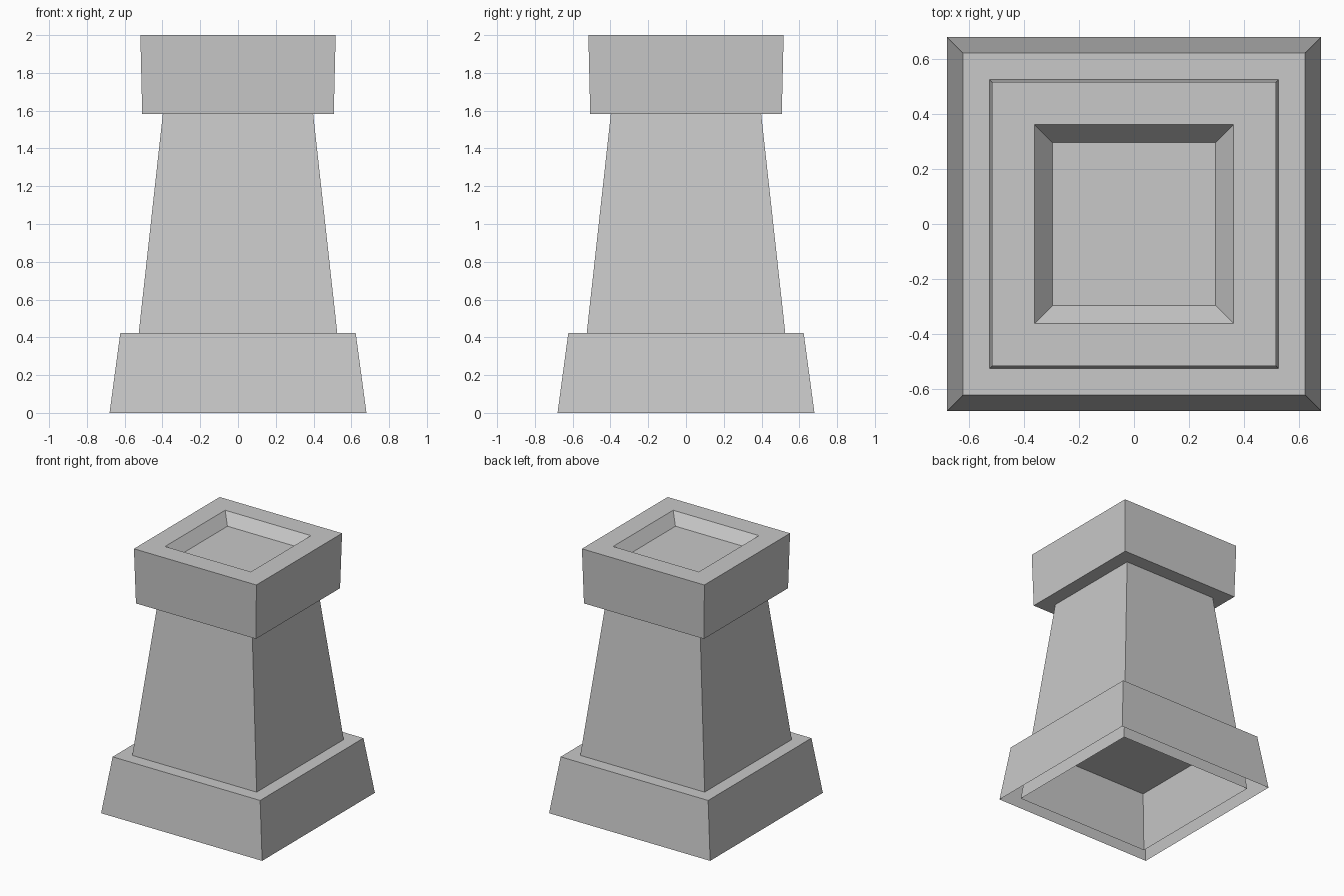
import bpy
import bmesh

cube = bpy.data.objects.get("Cube")
if cube:
    bpy.data.objects.remove(cube, do_unlink=True)

# One plain stone colour for the whole pedestal
stone = bpy.data.materials.new("grey stone")
stone.use_nodes = True
grey = (0.58, 0.58, 0.58, 1.0)
stone.diffuse_color = grey
stone.node_tree.nodes["Principled BSDF"].inputs["Base Color"].default_value = grey


def square_tier(name, profile, close_start=False, close_end=False):
    """Skin a stack of square rings given as (half width, height)."""
    bm = bmesh.new()
    rings = []
    for half, z in profile:
        corners = ((-1, -1), (1, -1), (1, 1), (-1, 1))
        rings.append([bm.verts.new((sx * half, sy * half, z)) for sx, sy in corners])
    for low, high in zip(rings, rings[1:]):
        for i in range(4):
            j = (i + 1) % 4
            bm.faces.new((low[i], low[j], high[j], high[i]))
    if close_start:
        bm.faces.new(rings[0][::-1])
    if close_end:
        bm.faces.new(rings[-1])
    mesh = bpy.data.meshes.new(name)
    bm.to_mesh(mesh)
    bm.free()
    mesh.materials.append(stone)
    obj = bpy.data.objects.new(name, mesh)
    bpy.context.collection.objects.link(obj)
    return obj


# Plinth: tapered shell, closed on top and open underneath
square_tier("plinth", [(0.68, 0), (0.623, 0.424)], close_end=True)

# Shaft: tapered shell running through the plinth up to the cap
square_tier("shaft", [(0.572, 0), (0.398, 1.582)])

# Cap: slightly flared block with a sloped square recess in the top
square_tier("cap", [(0.507, 1.582), (0.517, 2.0), (0.362, 2.0), (0.297, 1.92)],
            close_start=True, close_end=True)
